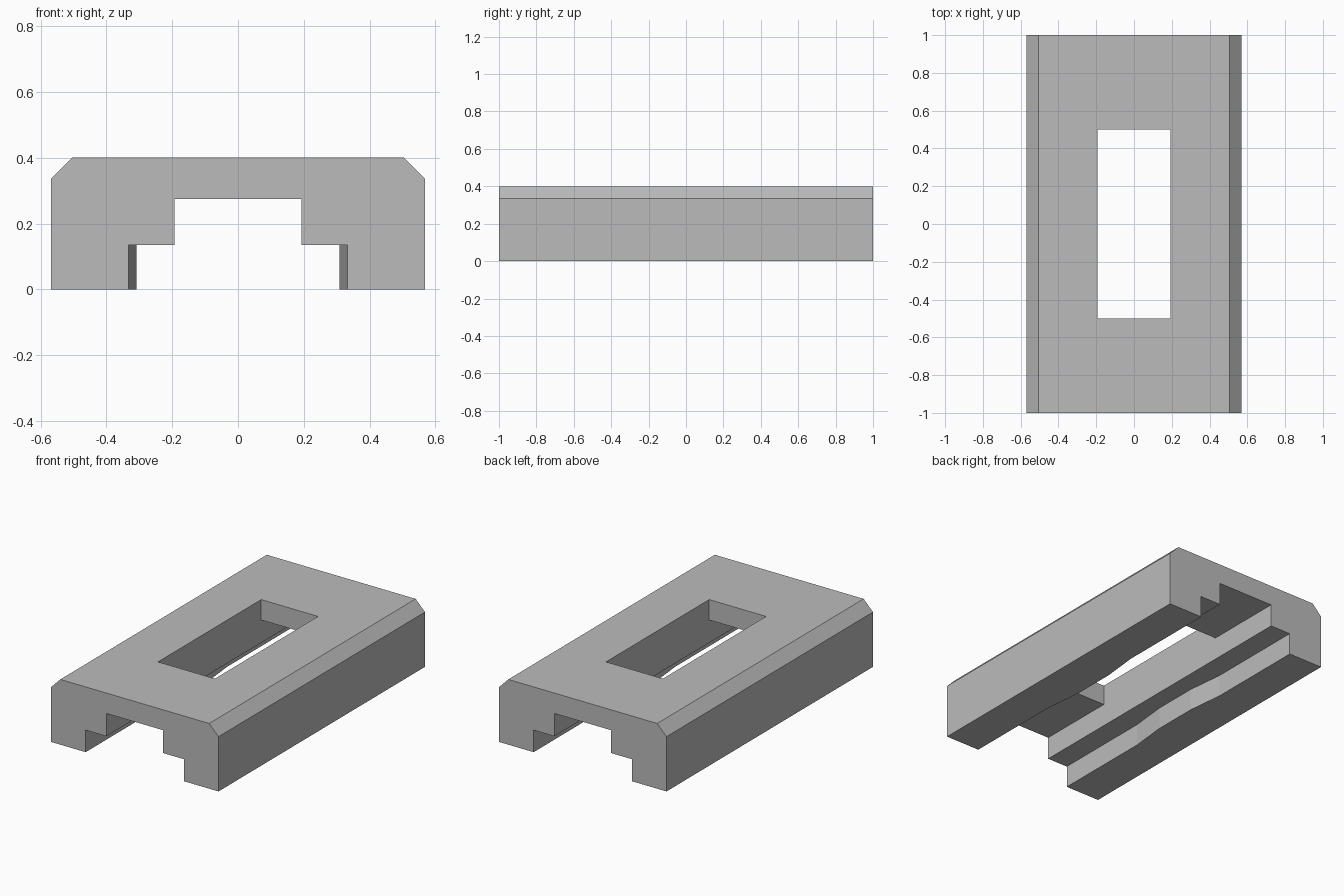
import bpy
import bmesh

if "Cube" in bpy.data.objects:
    bpy.data.objects.remove(bpy.data.objects["Cube"], do_unlink=True)

grey = bpy.data.materials.new("plain_grey")
grey.use_nodes = True
grey.diffuse_color = (0.5, 0.5, 0.5, 1)
grey.node_tree.nodes["Principled BSDF"].inputs["Base Color"].default_value = grey.diffuse_color


def prism(name, outline, start, direction):
    """Closed outline of 3D points, extruded along a direction."""
    bm = bmesh.new()
    face = bm.faces.new([bm.verts.new(start(*p)) for p in outline])
    extruded = bmesh.ops.extrude_face_region(bm, geom=[face])["geom"]
    moved = [g for g in extruded if isinstance(g, bmesh.types.BMVert)]
    bmesh.ops.translate(bm, verts=moved, vec=direction)
    bmesh.ops.recalc_face_normals(bm, faces=bm.faces)
    mesh = bpy.data.meshes.new(name)
    bm.to_mesh(mesh)
    bm.free()
    mesh.materials.append(grey)
    obj = bpy.data.objects.new(name, mesh)
    bpy.context.collection.objects.link(obj)
    return obj


def mirrored(half):
    """Complete an outline by mirroring it across x = 0."""
    return half + [(-x, v) for x, v in reversed(half)]


def plan_prism(name, half, bottom, top):
    return prism(name, mirrored(half), lambda x, y: (x, y, bottom), (0, 0, top - bottom))


# Block with chamfered upper edges
body = prism("channel_block", mirrored([(0.568, 0), (0.568, 0.336), (0.505, 0.4)]),
             lambda x, z: (x, -1, z), (0, 2, 0))

# Raised channel, wide slot pinched in the middle, and the window in the top
INNER = 0.193
pinch = [(0.333, 1.1), (0.333, 0.37), (0.309, 0.14)]
pinched_side = pinch + [(x, -y) for x, y in reversed(pinch)]
cutters = [
    plan_prism("slot_cutter", pinched_side, -0.1, 0.135),
    plan_prism("channel_cutter", [(INNER, 1.1), (INNER, -1.1)], -0.1, 0.275),
    plan_prism("window_cutter", [(INNER, 0.5), (INNER, -0.5)], -0.1, 0.5),
]

bpy.context.view_layer.objects.active = body
for cutter in cutters:
    cutter.hide_render = True
    cut = body.modifiers.new(cutter.name, "BOOLEAN")
    cut.operation = "DIFFERENCE"
    cut.solver = "EXACT"
    cut.object = cutter
    bpy.ops.object.modifier_apply(modifier=cut.name)
    bpy.data.objects.remove(cutter, do_unlink=True)
